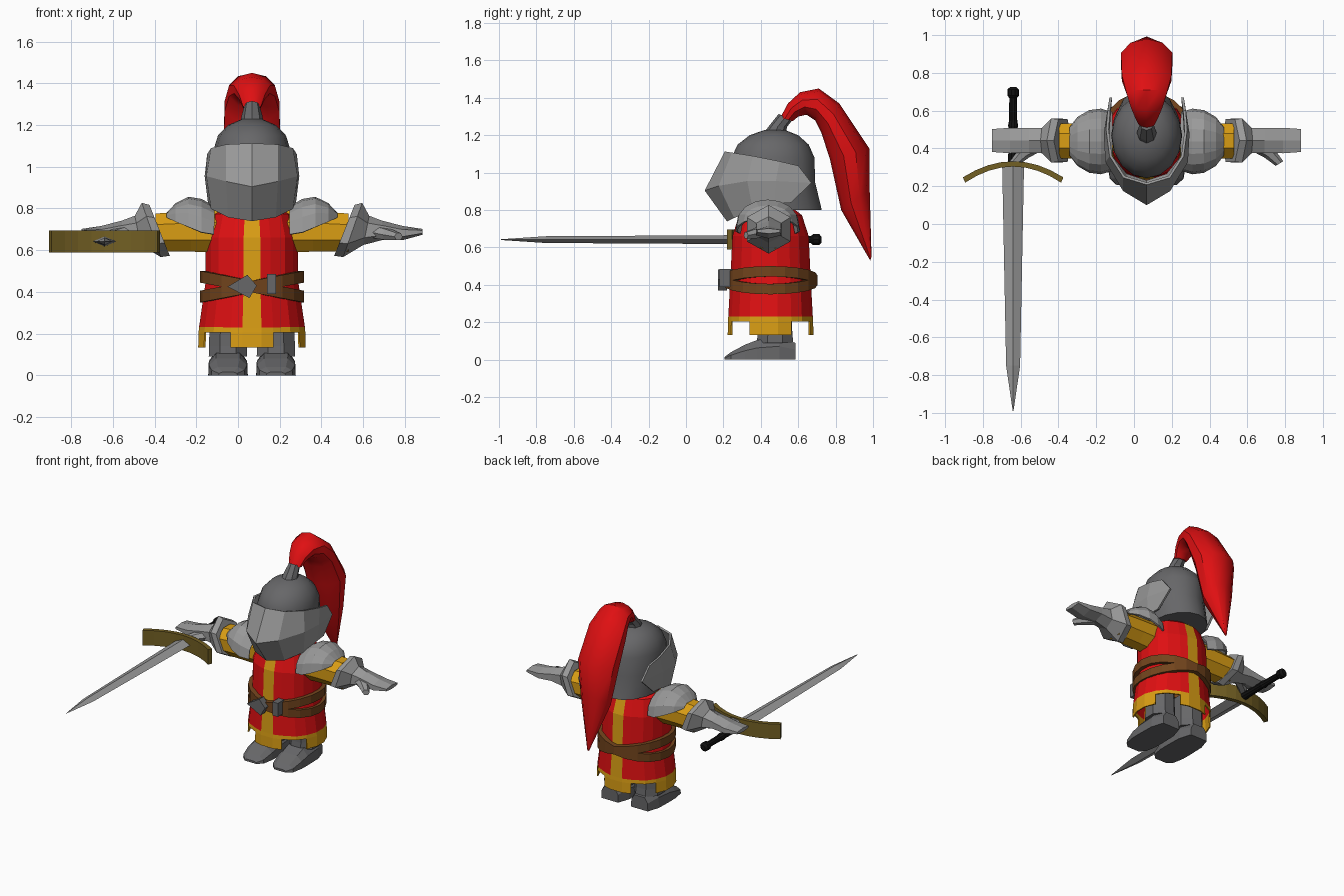
import bpy, bmesh, math
from mathutils import Vector

if "Cube" in bpy.data.objects:
    bpy.data.objects.remove(bpy.data.objects["Cube"])

CX, CY = 0.067, 0.452          # knight's axis (the sword shifts it off the origin)
PI2 = 2 * math.pi


def material(name, r, g, b):
    m = bpy.data.materials.new(name)
    m.diffuse_color = (r, g, b, 1)
    m.use_nodes = True
    m.node_tree.nodes["Principled BSDF"].inputs["Base Color"].default_value = m.diffuse_color
    return m


RED = material("red", 0.74, 0.005, 0.006)
YELLOW = material("golden yellow", 0.70, 0.34, 0.007)
STEEL = material("light steel", 0.32, 0.32, 0.32)
IRON = material("dark iron", 0.135, 0.135, 0.14)
LEATHER = material("brown leather", 0.17, 0.058, 0.012)
BRASS = material("dull brass", 0.17, 0.115, 0.017)
BLACK = material("black grip", 0.006, 0.006, 0.006)


def loft(name, rings, mats, closed=True, caps=True, rule=None, keep=None, thick=0, smooth=False):
    """Skin a list of equal-length point rings; rule picks a material, keep drops faces."""
    bm = bmesh.new()
    vs = [[bm.verts.new(p) for p in r] for r in rings]
    n = len(rings[0])
    for a, b in zip(vs, vs[1:]):
        for i in range(n if closed else n - 1):
            j = (i + 1) % n
            bm.faces.new((a[i], a[j], b[j], b[i]))
    if caps:
        bm.faces.new(vs[0])
        bm.faces.new(vs[-1])
    if keep:
        drop = [f for f in bm.faces if not keep(f.calc_center_median())]
        bmesh.ops.delete(bm, geom=drop, context='FACES')
    bmesh.ops.recalc_face_normals(bm, faces=bm.faces)
    if rule:
        for f in bm.faces:
            f.material_index = rule(f.calc_center_median())
    me = bpy.data.meshes.new(name)
    bm.to_mesh(me)
    bm.free()
    ob = bpy.data.objects.new(name, me)
    bpy.context.collection.objects.link(ob)
    for m in (mats if isinstance(mats, list) else [mats]):
        me.materials.append(m)
    if thick:
        s = ob.modifiers.new("thickness", 'SOLIDIFY')
        s.thickness, s.offset = thick, 0
    if smooth:
        bpy.ops.object.select_all(action='DESELECT')
        ob.select_set(True)
        bpy.context.view_layer.objects.active = ob
        bpy.ops.object.shade_smooth_by_angle(angle=math.radians(40))
    return ob


def oval(c, u, v, n=8, start=0.0):
    """Ring of n points around c with half axes u and v."""
    c, u, v = Vector(c), Vector(u), Vector(v)
    return [c + u * math.cos(start + PI2 * i / n) + v * math.sin(start + PI2 * i / n) for i in range(n)]


def flat(x, y, z, rx, ry, n=8, start=0.0):
    return oval((x, y, z), (rx, 0, 0), (0, ry, 0), n, start)


# Tunic: one quadrant of the section, mirrored round, with stripe and tabbed hem
quad = [(1, 0.17), (0.89, 0.49), (0.72, 0.74), (0.4, 0.92), (0.18, 1)]
section = quad + [(-x, y) for x, y in quad[::-1]] + [(-x, -y) for x, y in quad] + [(x, -y) for x, y in quad[::-1]]
levels = [(0.82, 0.10, 0.10), (0.77, 0.19, 0.165), (0.66, 0.218, 0.2), (0.45, 0.218, 0.21),
          (0.23, 0.25, 0.222), (0.205, 0.252, 0.224), (0.133, 0.254, 0.225)]


def tunic_colour(c):
    return 1 if c.z < 0.23 or abs(c.x - CX) < 0.02 else 0


def tunic_keep(c):
    return c.z > 0.18 or abs(c.x - CX) < 0.09 or abs(c.y - CY) < 0.1


loft("tunic", [[(CX + x * hx, CY + y * hy, z) for x, y in section] for z, hx, hy in levels],
     [RED, YELLOW], caps=False, rule=tunic_colour, keep=tunic_keep, thick=0.008)

# Two crossed belts
for name, tilt in (("belt_falling", -0.19), ("belt_rising", 0.19)):
    rings = []
    for i in range(21):
        a = PI2 * i / 20
        x, y = math.cos(a), math.sin(a)
        z = 0.425 + tilt * 0.25 * x
        rings.append([(CX + x * rx, CY + y * ry, z + dz) for rx, ry, dz in
                      ((0.25, 0.25, -0.028), (0.25, 0.25, 0.028), (0.21, 0.2, 0.028), (0.21, 0.2, -0.028))])
    loft(name, rings, LEATHER, caps=False)

# Belt buckles
outline = [(-0.05, 0.425), (0.045, 0.482), (0.09, 0.43), (0.055, 0.37)]
loft("pointed_buckle", [[(x, y, z) for x, z in outline] for y in (0.17, 0.22)], IRON)
outline = [(0.14, 0.39), (0.14, 0.485), (0.183, 0.485), (0.183, 0.39)]
loft("square_buckle", [[(x, y, z) for x, z in outline] for y in (0.18, 0.25)], IRON)

# Helmet skull and plume socket
skull = [(0.80, 0.498, 0.175, 0.228), (0.95, 0.468, 0.188, 0.222), (1.08, 0.465, 0.185, 0.222),
         (1.15, 0.466, 0.163, 0.19), (1.20, 0.47, 0.115, 0.13), (1.228, 0.475, 0.05, 0.055)]
loft("helmet_skull", [flat(CX, y, z, rx, ry, 16) for z, y, rx, ry in skull], IRON, smooth=True)
loft("plume_socket", [flat(CX, 0.475, 1.21, 0.055, 0.06), flat(CX, 0.49, 1.245, 0.05, 0.05),
                      oval((CX, 0.53, 1.295), (0.036, 0, 0), (0, 0.034, -0.02))], IRON)

# Visor: right half as top, crease and bottom edges, mirrored across the face
top = [(0, 0.214, 1.11), (0.12, 0.25, 1.105), (0.19, 0.36, 1.088), (0.208, 0.5, 1.06), (0.2, 0.6, 1.037)]
mid = [(0, 0.107, 0.905), (0.12, 0.18, 0.93), (0.212, 0.33, 0.955), (0.22, 0.48, 0.955), (0.19, 0.67, 0.945)]
bot = [(0, 0.225, 0.743), (0.11, 0.262, 0.76), (0.19, 0.36, 0.80), (0.205, 0.47, 0.835), (0.2, 0.56, 0.84)]
rows = [[(CX - x, y, z) for x, y, z in r[:0:-1]] + [(CX + x, y, z) for x, y, z in r] for r in (top, mid, bot)]
loft("visor", rows, STEEL, closed=False, caps=False, thick=0.014)

# Plume: outer point, inner point (y, z) and half width of each ring
plume = [(0.505, 1.295, 0.57, 1.275, 0.045), (0.545, 1.37, 0.60, 1.30, 0.065), (0.61, 1.43, 0.645, 1.31, 0.09),
         (0.71, 1.45, 0.69, 1.28, 0.115), (0.82, 1.37, 0.725, 1.21, 0.138), (0.98, 1.13, 0.77, 1.07, 0.143),
         (0.982, 0.91, 0.83, 0.80, 0.105), (0.992, 0.55, 0.985, 0.53, 0.008)]
loft("plume", [oval((CX, (oy + iy) / 2, (oz + iz) / 2), (0, (oy - iy) / 2, (oz - iz) / 2), (w, 0, 0), 10)
               for oy, oz, iy, iz, w in plume], RED, smooth=True)

# Paired limbs and armour, s = side
for side, s in (("left", 1), ("right", -1)):
    def X(x, s=s):
        return CX + s * (x - CX)

    # Leg and boot
    loft(side + "_leg", [flat(X(0.182), 0.476, z, rx, ry, 8, math.pi / 8) for z, rx, ry in
                         ((0.09, 0.1, 0.106), (0.14, 0.098, 0.1), (0.32, 0.095, 0.095))], IRON)
    foot = [(0.207, 0.045, 0.015), (0.24, 0.08, 0.04), (0.315, 0.094, 0.08), (0.38, 0.095, 0.105),
            (0.5, 0.092, 0.12), (0.585, 0.065, 0.09)]
    prof = [(-1, 0), (-0.97, 0.6), (-0.6, 1), (0.6, 1), (0.97, 0.6), (1, 0)]
    loft(side + "_boot", [[(X(0.182 + w * a), y, h * b) for a, b in prof] for y, w, h in foot], IRON)

    # Sleeve
    loft(side + "_sleeve", [oval((X(x), 0.44, z), (0, ry, 0), (0, 0, rz), 8, math.pi / 8) for x, z, ry, rz in
                            ((0.2, 0.69, 0.1, 0.11), (0.36, 0.69, 0.1, 0.105), (0.53, 0.685, 0.1, 0.098))], YELLOW)

    # Shoulder plate: arches that shrink outwards
    arches = [(0.25, 0.15, 0.675, 0.805), (0.31, 0.168, 0.685, 0.84), (0.37, 0.16, 0.71, 0.85),
              (0.43, 0.125, 0.735, 0.82), (0.472, 0.07, 0.755, 0.775)]
    loft(side + "_shoulder_plate",
         [[(X(x), 0.437 + w * math.cos(math.pi * k / 8), lo + (hi - lo) * math.sin(math.pi * k / 8) ** 0.8 if 0 < k < 8 else lo)
           for k in range(9)] for x, w, lo, hi in arches], STEEL, closed=False, caps=False, thick=0.012)

    # Gauntlet: slanted six-sided cuff running into a flat hand
    hand = [(0.51, 0.695, 0.13, 0.122, 0.4), (0.55, 0.697, 0.135, 0.13, 0.35), (0.615, 0.695, 0.078, 0.07, 0.2),
            (0.69, 0.695, 0.075, 0.047, 0), (0.79, 0.682, 0.078, 0.034, 0), (0.885, 0.688, 0.07, 0.014, 0)]
    loft(side + "_gauntlet", [[(X(x + sl * (p.z - z)), p.y, p.z) for p in
                               oval((0, 0.442, z), (0, ry, 0), (0, 0, rz), 6, math.pi / 6)]
                              for x, z, ry, rz, sl in hand], STEEL)
    loft(side + "_thumb", [oval((X(x), y, z), (s * r, r * 0.6, 0), (0, 0, r), 6) for x, y, z, r in
                           ((0.655, 0.41, 0.69, 0.035), (0.72, 0.37, 0.675, 0.03), (0.77, 0.32, 0.665, 0.02))], STEEL)

# Sword: diamond-section blade
SX, SZ = -0.64, 0.642
loft("sword_blade", [oval((SX, y, SZ), (w, 0, 0), (0, 0, h), 4) for y, w, h in
                     ((0.32, 0.058, 0.024), (-0.75, 0.037, 0.018), (-0.99, 0.002, 0.002))], STEEL)

# Curved crossguard
guard = []
for k in range(9):
    t = k / 4 - 1
    y = 0.318 - 0.085 * t * t
    guard.append([(SX + 0.26 * t - 0.006 * t, y - 0.014, 0.59), (SX + 0.26 * t + 0.006 * t, y + 0.014, 0.59),
                  (SX + 0.26 * t + 0.006 * t, y + 0.014, 0.695), (SX + 0.26 * t - 0.006 * t, y - 0.014, 0.695)])
loft("sword_crossguard", guard, BRASS)

# Grip and pommel
loft("sword_grip", [oval((SX, y, SZ), (r, 0, 0), (0, 0, r), 10) for y, r in
                    ((0.31, 0.03), (0.36, 0.026), (0.5, 0.022), (0.52, 0.027), (0.545, 0.022), (0.67, 0.02))], BLACK)
loft("sword_pommel", [oval((SX, y, SZ), (r, 0, 0), (0, 0, r), 10) for y, r in
                      ((0.665, 0.018), (0.68, 0.031), (0.712, 0.031), (0.725, 0.016))], BLACK)
